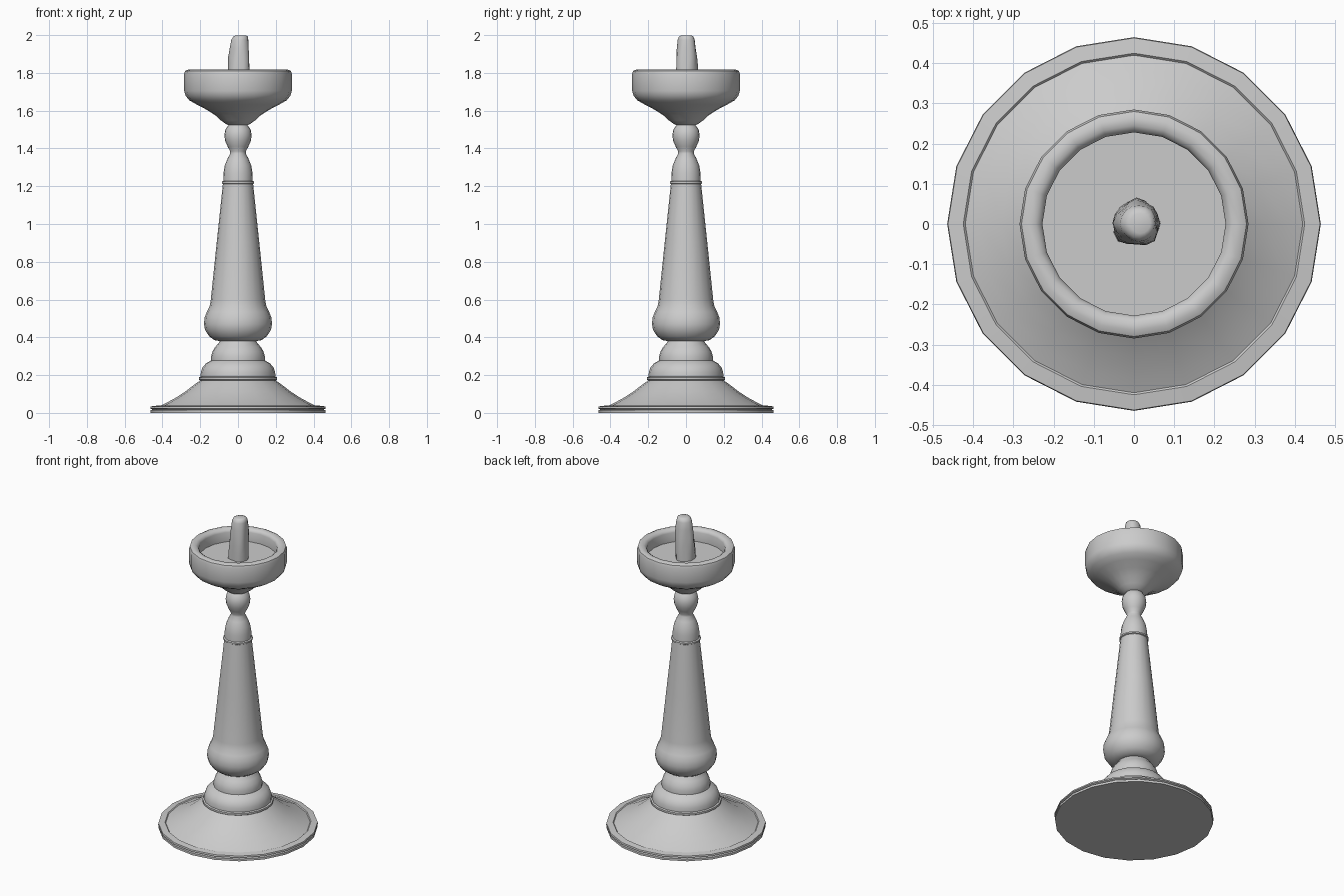
import bpy, bmesh, math
from math import sin, cos, pi

SIDES = 20


def finish(name, bm, angle=40):
    bmesh.ops.remove_doubles(bm, verts=bm.verts, dist=1e-5)
    bmesh.ops.recalc_face_normals(bm, faces=bm.faces)
    me = bpy.data.meshes.new(name)
    bm.to_mesh(me)
    bm.free()
    ob = bpy.data.objects.new(name, me)
    bpy.context.collection.objects.link(ob)
    bpy.ops.object.select_all(action='DESELECT')
    ob.select_set(True)
    bpy.context.view_layer.objects.active = ob
    bpy.ops.object.shade_smooth_by_angle(angle=math.radians(angle))
    return ob


def loft(name, rings, angle=40):
    """Skin a stack of closed rings and cap both ends."""
    bm = bmesh.new()
    rows = [[bm.verts.new(p) for p in ring] for ring in rings]
    n = len(rows[0])
    for a, b in zip(rows, rows[1:]):
        for i in range(n):
            j = (i + 1) % n
            bm.faces.new((a[i], a[j], b[j], b[i]))
    bm.faces.new(rows[0][::-1])
    bm.faces.new(rows[-1])
    return finish(name, bm, angle)


def lathe(name, profile):
    return loft(name, [[(r * cos(2 * pi * i / SIDES), r * sin(2 * pi * i / SIDES), z)
                        for i in range(SIDES)] for r, z in profile])


# Wide foot with stepped rim and concave flare
lathe("base_foot", [(.462, 0), (.462, .014), (.452, .018), (.465, .024), (.463, .034),
                    (.425, .039), (.42, .034), (.385, .05), (.33, .08), (.28, .112),
                    (.235, .147), (.2, .172), (.207, .176), (.207, .188), (.198, .192)])

# Two stacked rounded collars
lathe("base_collars", [(.198, .19), (.197, .215), (.188, .24), (.17, .262), (.142, .278),
                       (.142, .3), (.135, .325), (.12, .35), (.102, .37), (.095, .385)])

# Bulbous tapered column
lathe("column", [(.095, .38), (.125, .385), (.152, .405), (.175, .44), (.18, .47), (.177, .505),
                 (.165, .535), (.15, .565), (.144, .6), (.113, .9), (.08, 1.213)])

# Ring, neck and knob
lathe("neck_knob", [(.08, 1.211), (.086, 1.215), (.086, 1.224), (.078, 1.228), (.077, 1.27),
                    (.07, 1.31), (.056, 1.345), (.042, 1.372), (.042, 1.385), (.055, 1.41),
                    (.068, 1.44), (.072, 1.47), (.067, 1.5), (.052, 1.522), (.045, 1.53)])

# Drip bowl with recessed floor
lathe("drip_bowl", [(.04, 1.518), (.065, 1.53), (.09, 1.548), (.122, 1.577), (.168, 1.606),
                    (.22, 1.633), (.258, 1.655), (.278, 1.68), (.285, 1.705), (.285, 1.795),
                    (.28, 1.81), (.265, 1.817), (.245, 1.815), (.233, 1.806), (.228, 1.795),
                    (.228, 1.735)])

# Lumpy candle stub: (radius, x offset, z)
stub = [(.058, .005, 1.73), (.058, .006, 1.78), (.057, .007, 1.83), (.055, .008, 1.88),
        (.05, .01, 1.93), (.045, .011, 1.975), (.038, .014, 1.993), (.025, .016, 1.999)]
rings = []
for r, ox, z in stub:
    fade = min(1, (2.02 - z) / .12)
    ring = []
    for i in range(16):
        a = 2 * pi * i / 16
        k = r * (1 + fade * (.06 * sin(3 * a + 9 * z) + .05 * sin(5 * a - 14 * z)))
        ring.append((ox + k * cos(a), .002 + k * sin(a), z))
    rings.append(ring)
loft("candle_stub", rings, 60)
